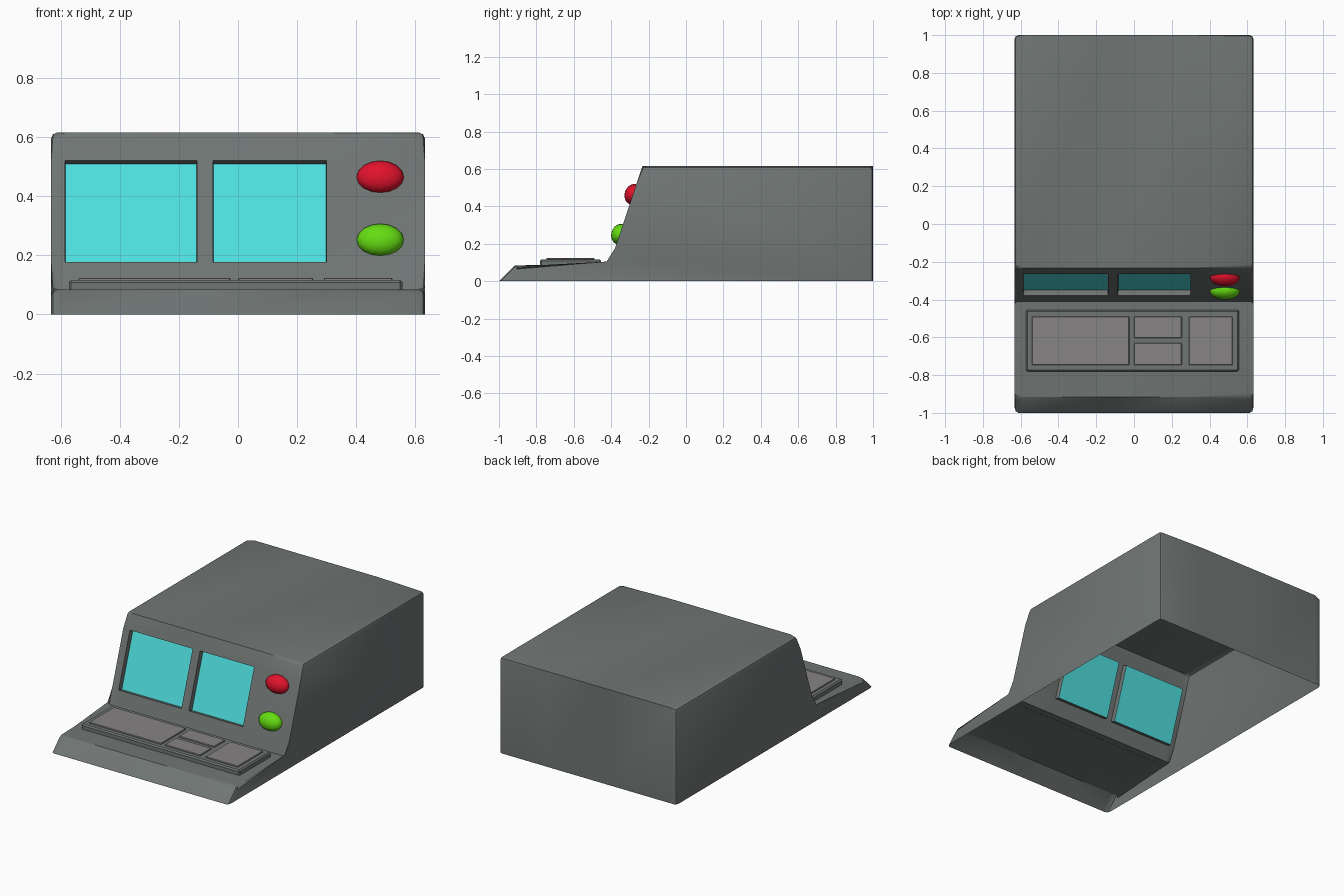
import bpy, bmesh, math
from mathutils import Matrix, Vector

if "Cube" in bpy.data.objects:
    bpy.data.objects.remove(bpy.data.objects["Cube"])


def material(name, rgb):
    m = bpy.data.materials.new(name)
    m.diffuse_color = (*rgb, 1)
    m.use_nodes = True
    m.node_tree.nodes["Principled BSDF"].inputs["Base Color"].default_value = m.diffuse_color
    return m


GREY = material("casing_grey", (0.16, 0.18, 0.175))
KEYS = material("key_grey", (0.24, 0.23, 0.23))
CYAN = material("screen_cyan", (0.08, 0.75, 0.75))
RED = material("button_red", (0.75, 0.006, 0.025))
GREEN = material("button_green", (0.13, 0.72, 0.006))


def add_object(name, bm, mats, angle=40):
    me = bpy.data.meshes.new(name)
    bm.to_mesh(me)
    bm.free()
    for m in mats:
        me.materials.append(m)
    ob = bpy.data.objects.new(name, me)
    bpy.context.collection.objects.link(ob)
    bpy.ops.object.select_all(action='DESELECT')
    ob.select_set(True)
    bpy.context.view_layer.objects.active = ob
    bpy.ops.object.shade_smooth_by_angle(angle=math.radians(angle))
    return ob


# Slanted front panel, from its foot to its top edge
FOOT, TOP = Vector((0, -0.41, 0.085)), Vector((0, -0.233, 0.615))


def on_panel(z):
    return FOOT.lerp(TOP, (z - FOOT.z) / (TOP.z - FOOT.z))


# Casing: side profile swept across x, open underneath
HALF = 0.632
xs = [-HALF, -0.585, -0.138, -0.085, 0.3, HALF]
rows = [(-1, 0), (-0.915, 0.085), FOOT.yz, on_panel(0.178).yz,
        on_panel(0.52).yz, TOP.yz, (1, 0.615), (1, 0)]
bm = bmesh.new()
grid = [[bm.verts.new((x, y, z)) for x in xs] for y, z in rows]
for a, b in zip(grid, grid[1:]):
    for i in range(len(xs) - 1):
        bm.faces.new((a[i], a[i + 1], b[i + 1], b[i]))
bm.faces.new([r[0] for r in grid])
bm.faces.new([r[-1] for r in reversed(grid)])

# Rounded outer edges: both side outlines, front lip, top front and top back
edges = [bm.edges.get((a[i], b[i])) for i in (0, -1) for a, b in zip(grid, grid[1:])]
edges += [bm.edges.get((grid[j][i], grid[j][i + 1]))
          for j in (1, 5, 6) for i in range(len(xs) - 1)]
bmesh.ops.bevel(bm, geom=edges, offset=0.02, segments=2, profile=0.5, affect='EDGES')

# Two recessed screens in the slanted panel
bm.normal_update()
screens = []
for f in bm.faces:
    c = f.calc_center_median()
    if c.y < -0.2 and 0.25 < c.z < 0.45 and (abs(c.x + 0.36) < 0.03 or abs(c.x - 0.108) < 0.03):
        screens.append(f)
bmesh.ops.inset_individual(bm, faces=screens, thickness=0.003, depth=-0.03)
for f in screens:
    f.material_index = 1
add_object("console_casing", bm, [GREY, CYAN])


def slab(name, x0, x1, y0, y1, z0, z1, mat, bevel):
    bm = bmesh.new()
    bmesh.ops.create_cube(bm, size=1)
    for v in bm.verts:
        v.co = ((x0 + x1) / 2 + v.co.x * (x1 - x0),
                (y0 + y1) / 2 + v.co.y * (y1 - y0),
                (z0 + z1) / 2 + v.co.z * (z1 - z0))
    tops = [e for e in bm.edges if max(v.co.z for v in e.verts) > z1 - 1e-5]
    bmesh.ops.bevel(bm, geom=tops, offset=bevel, segments=1, affect='EDGES')
    add_object(name, bm, [mat], 30)


# Keyboard base and its key blocks
slab("keyboard_base", -0.572, 0.556, -0.78, -0.455, 0.084, 0.117, GREY, 0.008)
blocks = [("main_keys", -0.54, -0.025, -0.747, -0.49),
          ("lower_middle_keys", 0.0, 0.253, -0.747, -0.63),
          ("upper_middle_keys", 0.0, 0.253, -0.603, -0.49),
          ("number_keys", 0.29, 0.522, -0.747, -0.49)]
for name, x0, x1, y0, y1 in blocks:
    slab(name, x0, x1, y0, y1, 0.115, 0.124, KEYS, 0.003)

# Oval buttons set into the slanted panel
tilt = math.atan2(TOP.z - FOOT.z, TOP.y - FOOT.y)
for name, z, mat in (("red_button", 0.465, RED), ("green_button", 0.252, GREEN)):
    bm = bmesh.new()
    bmesh.ops.create_uvsphere(bm, u_segments=16, v_segments=10, radius=1)
    pos = on_panel(z) + Vector((0.481, 0, 0))
    bm.transform(Matrix.Translation(pos) @ Matrix.Rotation(tilt, 4, 'X')
                 @ Matrix.Diagonal((0.08, 0.056, 0.045, 1)))
    add_object(name, bm, [mat], 60)
